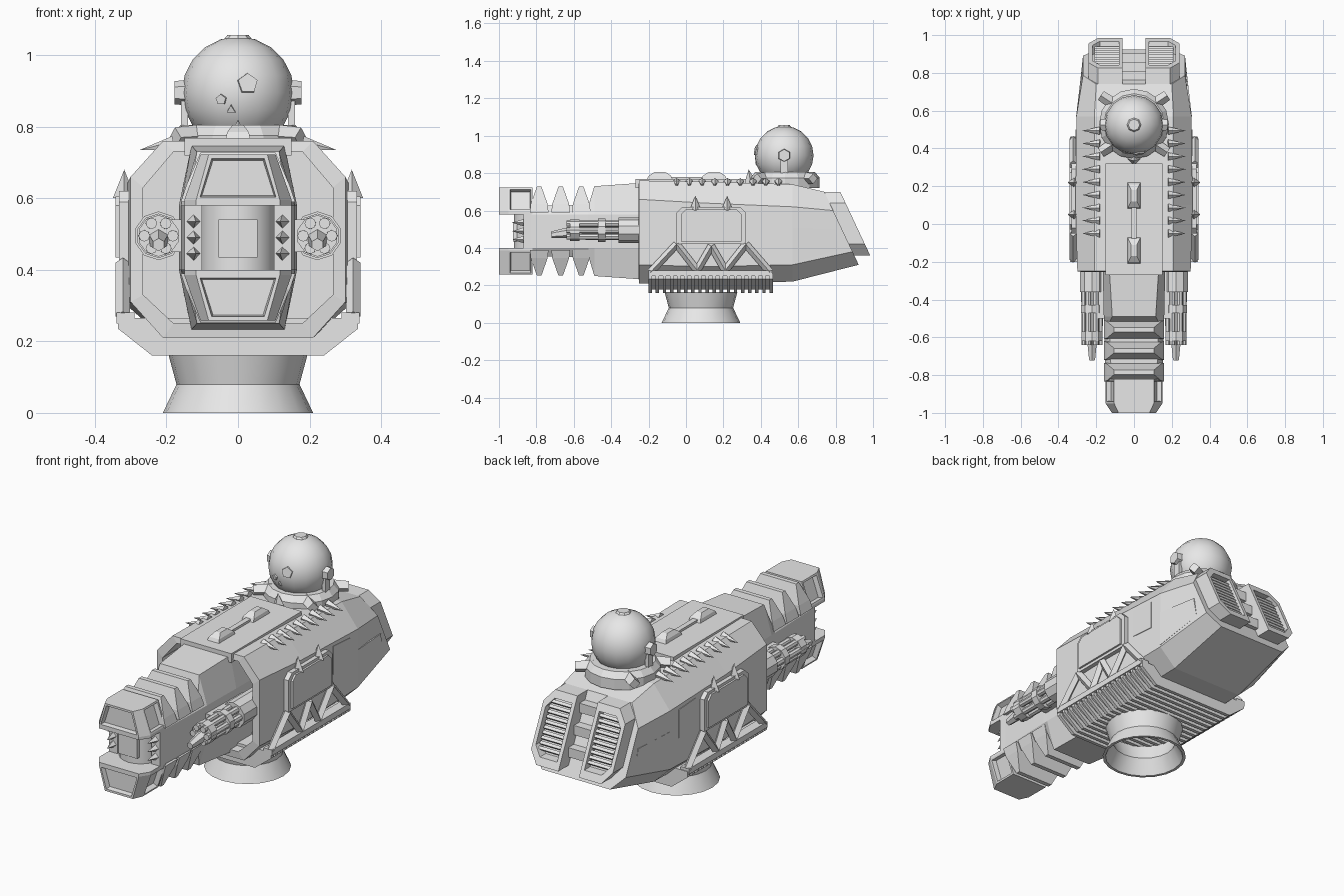
import bpy, bmesh, math
from mathutils import Vector

cube = bpy.data.objects.get("Cube")
if cube:
    bpy.data.objects.remove(cube, do_unlink=True)

grey = bpy.data.materials.new("light grey")
grey.use_nodes = True
grey.diffuse_color = (0.8, 0.8, 0.8, 1)
grey.node_tree.nodes["Principled BSDF"].inputs["Base Color"].default_value = (0.8, 0.8, 0.8, 1)


def finish(name, bm, smooth=False):
    bmesh.ops.recalc_face_normals(bm, faces=bm.faces)
    mesh = bpy.data.meshes.new(name)
    bm.to_mesh(mesh)
    bm.free()
    mesh.materials.append(grey)
    obj = bpy.data.objects.new(name, mesh)
    bpy.context.collection.objects.link(obj)
    if smooth:
        bpy.ops.object.select_all(action='DESELECT')
        obj.select_set(True)
        bpy.context.view_layer.objects.active = obj
        bpy.ops.object.shade_smooth_by_angle(angle=math.radians(32))
    return obj


def loft(bm, rings, closed=False):
    """Skin a list of point rings, capped at both ends unless closed."""
    loops = [[bm.verts.new(p) for p in ring] for ring in rings]
    pairs = list(zip(loops, loops[1:])) + ([(loops[-1], loops[0])] if closed else [])
    for a, b in pairs:
        for i in range(len(a)):
            j = (i + 1) % len(a)
            bm.faces.new((a[i], a[j], b[j], b[i]))
    if not closed:
        bm.faces.new(loops[0])
        bm.faces.new(loops[-1])


def box(bm, x0, x1, y0, y1, z0, z1):
    loft(bm, [[(x0, y0, z), (x1, y0, z), (x1, y1, z), (x0, y1, z)] for z in (z0, z1)])


def rod(bm, a, b, r1, r2, n=4):
    """Tapered prism from a to b; a zero end radius makes a spike."""
    a, b = Vector(a), Vector(b)
    made = bmesh.ops.create_cone(bm, cap_ends=True, segments=n, radius1=r1,
                                 radius2=r2, depth=(b - a).length)
    mat = (b - a).to_track_quat('Z', 'Y').to_matrix().to_4x4()
    mat.translation = (a + b) / 2
    bmesh.ops.transform(bm, matrix=mat, verts=made["verts"])


def lathe(bm, profile, y, n, closed=False):
    angles = [math.tau * i / n for i in range(n)]
    loft(bm, [[(r * math.cos(t), y + r * math.sin(t), z) for t in angles]
              for r, z in profile], closed)


def octagon(y, wt, w, zb, zlo, zhi, zt):
    half = [(wt, zb), (w, zlo), (w, zhi), (wt, zt)]
    pts = half + [(-x, z) for x, z in reversed(half)]
    return [(x, y(z) if callable(y) else y, z) for x, z in pts]


def rear(z):
    return 0.74 + (0.70 - z) * 0.47


SIDES = (-1, 1)
MID = 0.49

# Armoured hull, open at the front with a thick lip
bm = bmesh.new()
loft(bm, [
    octagon(-0.08, 0.18, 0.265, 0.25, 0.33, 0.63, 0.73),
    octagon(-0.255, 0.18, 0.265, 0.25, 0.33, 0.63, 0.73),
    octagon(-0.25, 0.21, 0.3, 0.21, 0.31, 0.66, 0.76),
    octagon(0.1, 0.21, 0.31, 0.21, 0.3, 0.64, 0.755),
    octagon(0.57, 0.21, 0.305, 0.22, 0.31, 0.62, 0.74),
    octagon(rear, 0.2, 0.27, 0.31, 0.38, 0.6, 0.7)])
finish("hull", bm)

# Raised top plate with a handle rail
bm = bmesh.new()
box(bm, -0.15, 0.15, -0.27, 0.32, 0.72, 0.768)
finish("top_plate", bm)
bm = bmesh.new()
box(bm, -0.014, 0.014, -0.1, 0.1, 0.76, 0.78)
for y in (-0.14, 0.15):
    loft(bm, [[(-w, y - d, z), (w, y - d, z), (w, y + d, z), (-w, y + d, z)]
              for w, d, z in ((0.035, 0.07, 0.765), (0.03, 0.06, 0.785), (0.015, 0.03, 0.805))])
finish("top_handles", bm)

# Flat hull panels on the flanks
bm = bmesh.new()
for s in SIDES:
    for quad in ([(0.36, 0.46), (0.5, 0.45), (0.5, 0.6), (0.36, 0.61)],
                 [(0.57, 0.32), (0.82, 0.39), (0.8, 0.5), (0.57, 0.51)]):
        loft(bm, [[(s * (0.307 - max(0, y - 0.55) * 0.12 + off), y, z) for y, z in quad]
                  for off in (-0.006, 0.002)])
finish("flank_panels", bm)

# Spikes along both shoulders
bm = bmesh.new()
for s in SIDES:
    for i in range(9):
        y = -0.05 + i * 0.068
        rod(bm, (s * 0.18, y, 0.752), (s * 0.275, y, 0.735), 0.022, 0, 5)
finish("shoulder_spikes", bm)

# Rear vents with louvres
bm = bmesh.new()
outline = [(0.06, 0.7), (0.19, 0.7), (0.24, 0.64), (0.24, 0.42), (0.19, 0.36), (0.06, 0.36)]
for s in SIDES:
    rings = []
    for scale, off in ((1, -0.02), (1, 0.085), (0.78, 0.085), (0.78, 0.035)):
        ring = [(0.15 + (x - 0.15) * scale, 0.53 + (z - 0.53) * scale) for x, z in outline]
        rings.append([(s * x, rear(z) + off, z) for x, z in ring])
    loft(bm, rings)
    for i in range(10):
        z = 0.425 + i * 0.0235
        rod(bm, (s * 0.08, rear(z) + 0.06, z), (s * 0.21, rear(z) + 0.06, z), 0.011, 0.011)
finish("rear_vents", bm)
bm = bmesh.new()
for z in (0.43, 0.53, 0.63):
    box(bm, -0.065, 0.065, rear(z) - 0.06, rear(z) + 0.035, z - 0.025, z + 0.025)
finish("rear_crossbars", bm)

# Ribbed belly grille
def belly(y, d):
    half = [(0.3, 0.265), (0.335 - d, 0.265), (0.335 - d, 0.235), (0.24 - d, 0.16 + d)]
    return [(x, y, z) for x, z in half + [(-x, z) for x, z in reversed(half)]]

bm = bmesh.new()
loft(bm, [belly(-0.19, 0.018), belly(0.45, 0.018)])
for i in range(18):
    y = -0.2 + i * 0.038
    loft(bm, [belly(y, 0), belly(y + 0.018, 0)])
finish("belly_grille", bm)

# Side shields with a truss skirt below
bm = bmesh.new()
plate = [(-0.05, 0.42), (-0.05, 0.59), (-0.02, 0.62), (0.29, 0.62), (0.32, 0.59), (0.32, 0.42)]
truss = [(-0.19, 0.27), (-0.05, 0.42), (0.06, 0.28), (0.135, 0.41), (0.21, 0.28),
         (0.32, 0.42), (0.45, 0.27)]
for s in SIDES:
    loft(bm, [[(s * x, y, z) for y, z in plate] for x in (0.29, 0.332)])
    loft(bm, [[(s * x, 0.135 + (y - 0.135) * 0.88, 0.52 + (z - 0.52) * 0.85) for y, z in plate]
              for x in (0.33, 0.342)])
    for a, b in zip(truss, truss[1:]):
        rod(bm, (s * 0.322, *a), (s * 0.322, *b), 0.02, 0.02)
    box(bm, s * 0.29, s * 0.34, -0.2, 0.46, 0.25, 0.28)
    for y in (0.05, 0.22):
        rod(bm, (s * 0.318, y, 0.6), (s * 0.318, y, 0.68), 0.032, 0, 4)
finish("side_shields", bm)

# Flared pedestal, hollow from below
bm = bmesh.new()
lathe(bm, [(0.21, 0), (0.172, 0.08), (0.195, 0.165), (0.18, 0.165), (0.155, 0.08), (0.195, 0)],
      0.08, 20, True)
finish("pedestal", bm, True)

# Gun housing: full height behind, waisted in front
def hexagon(y, top, side, h):
    half = [(top, -h), (side, -0.09), (side, 0.09), (top, h)]
    return [(x, y, MID + z) for x, z in half + [(-x, z) for x, z in reversed(half)]]

bm = bmesh.new()
loft(bm, [hexagon(-0.05, 0.13, 0.165, 0.26), hexagon(-0.25, 0.13, 0.165, 0.257),
          hexagon(-0.49, 0.115, 0.16, 0.24), hexagon(-0.52, 0.13, 0.16, 0.14),
          hexagon(-0.83, 0.12, 0.15, 0.135)])
finish("gun_housing", bm)

# Ridged fins above and below the gun
bm = bmesh.new()
for f in SIDES:
    for y in (-0.785, -0.67, -0.56):
        loft(bm, [[(-w, y - d, MID + f * h), (w, y - d, MID + f * h),
                   (w, y + d, MID + f * h), (-w, y + d, MID + f * h)]
                  for w, d, h in ((0.16, 0.05, 0.1), (0.145, 0.045, 0.145), (0.105, 0.012, 0.238))])
finish("gun_fins", bm)

# Twin muzzle blocks with recessed faces
for f, name in ((1, "upper_muzzle"), (-1, "lower_muzzle")):
    bm = bmesh.new()
    rings = []
    for w, h in ((0.15, 0.09), (0.15, 0.105), (0.105, 0.232)):
        half = [(w * 0.78, -1), (w, -0.95), (w, -0.82)]
        rings.append([(x, y, MID + f * h) for x, y in half + [(-x, y) for x, y in reversed(half)]])
    loft(bm, rings)
    bmesh.ops.recalc_face_normals(bm, faces=bm.faces)
    panels = [p for p in bm.faces if p.calc_area() > 0.008 and
              (p.normal.y < -0.9 or abs(p.normal.x) > 0.9)]
    bmesh.ops.inset_individual(bm, faces=panels, thickness=0.014, depth=0)
    bmesh.ops.inset_individual(bm, faces=panels, thickness=0.006, depth=-0.025)
    finish(name, bm)

# Rounded breech between the muzzles, with side studs
bm = bmesh.new()
lathe(bm, [(0.105, 0.37), (0.105, 0.61)], -0.815, 20)
finish("breech", bm, True)
bm = bmesh.new()
box(bm, -0.055, 0.055, -0.925, -0.9, 0.435, 0.54)
for s in SIDES:
    box(bm, s * 0.1, s * 0.15, -0.87, -0.8, 0.4, 0.58)
    for z in (0.445, 0.49, 0.535):
        rod(bm, (s * 0.125, -0.86, z), (s * 0.118, -0.93, z), 0.022, 0)
finish("breech_studs", bm)

# Rotary guns slung on both sides
bm = bmesh.new()
for s in SIDES:
    x, z = s * 0.222, 0.495
    for y0, y1, r in ((-0.36, -0.1, 0.068), (-0.47, -0.43, 0.062), (-0.62, -0.57, 0.058)):
        rod(bm, (x, y0, z), (x, y1, z), r, r, 10)
    for i in range(6):
        t = math.tau * i / 6
        bx, bz = x + 0.04 * math.cos(t), z + 0.04 * math.sin(t)
        rod(bm, (bx, -0.1, bz), (bx, -0.64, bz), 0.019, 0.016, 8)
    rod(bm, (x, -0.6, z - 0.01), (x, -0.72, z - 0.025), 0.032, 0.018, 6)
    box(bm, s * 0.15, s * 0.2, -0.5, -0.2, 0.45, 0.54)
finish("rotary_guns", bm)

# Collar with four clamps and a front spike
bm = bmesh.new()
lathe(bm, [(0.185, 0.72), (0.185, 0.775), (0.16, 0.805), (0.13, 0.805)], 0.53, 16)
for sx in SIDES:
    for sy in SIDES:
        rod(bm, (sx * 0.1, 0.53 + sy * 0.1, 0.775), (sx * 0.175, 0.53 + sy * 0.15, 0.77), 0.032, 0.028)
rod(bm, (0, 0.345, 0.745), (0, 0.335, 0.82), 0.035, 0)
finish("collar", bm)

# Diving helmet
centre = Vector((0, 0.525, 0.895))
bm = bmesh.new()
bmesh.ops.create_uvsphere(bm, u_segments=16, v_segments=10, radius=0.157)
bmesh.ops.translate(bm, verts=bm.verts, vec=centre)
finish("helmet", bm, True)

# Helmet ports, cap and side straps
bm = bmesh.new()
for direction, r, n in (((1, 0, 0), 0.038, 6), ((-1, 0, 0), 0.038, 6), ((0.18, -1, 0.17), 0.034, 5),
                        ((-0.32, -1, -0.13), 0.018, 5), ((-0.13, -1, -0.32), 0.016, 3)):
    d = Vector(direction).normalized()
    reach = 0.178 if d.y == 0 else 0.16
    rod(bm, centre + d * 0.12, centre + d * reach, r, r * 0.85, n)
rod(bm, (0, 0.525, 1.03), (0, 0.525, 1.056), 0.05, 0.03, 8)
for s in SIDES:
    box(bm, s * 0.14, s * 0.16, 0.505, 0.545, 0.79, 0.9)
finish("helmet_fittings", bm)
